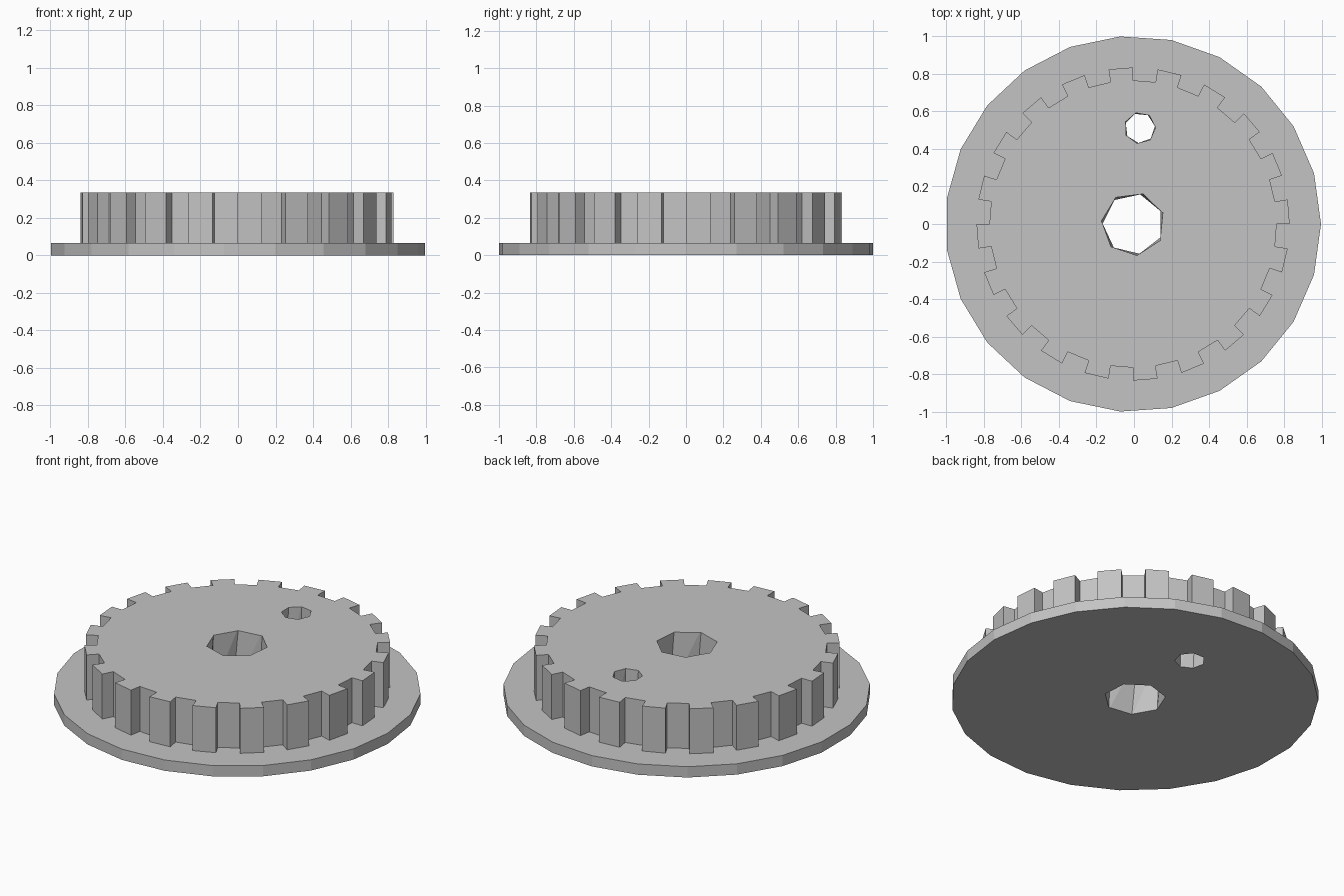
import bpy
import bmesh
from math import sin, cos, radians, tau

AXIS_X = -0.005
BASE_TOP, GEAR_TOP = 0.065, 0.336

if "Cube" in bpy.data.objects:
    bpy.data.objects.remove(bpy.data.objects["Cube"], do_unlink=True)

grey = bpy.data.materials.new("plain grey")
grey.use_nodes = True
grey.diffuse_color = (0.55, 0.55, 0.55, 1)
grey.node_tree.nodes["Principled BSDF"].inputs["Base Color"].default_value = grey.diffuse_color


def ring(sides, radius, start=0.0, centre=(AXIS_X, 0)):
    angles = [start + tau * i / sides for i in range(sides)]
    return [(centre[0] + radius * cos(a), centre[1] + radius * sin(a)) for a in angles]


def solid(name, lower, upper, z0, z1, split_walls=False):
    """Closed solid between two outlines with matching points."""
    bm = bmesh.new()
    low = [bm.verts.new((x, y, z0)) for x, y in lower]
    top = [bm.verts.new((x, y, z1)) for x, y in upper]
    bm.faces.new(low[::-1])
    bm.faces.new(top)
    n = len(low)
    for i in range(n):
        j = (i + 1) % n
        if split_walls:
            bm.faces.new((low[i], low[j], top[i]))
            bm.faces.new((low[j], top[j], top[i]))
        else:
            bm.faces.new((low[i], low[j], top[j], top[i]))
    bmesh.ops.recalc_face_normals(bm, faces=bm.faces)
    mesh = bpy.data.meshes.new(name)
    bm.to_mesh(mesh)
    bm.free()
    mesh.materials.append(grey)
    obj = bpy.data.objects.new(name, mesh)
    bpy.context.collection.objects.link(obj)
    return obj


# Wide flange disc
disc_outline = ring(23, 1.0023)
flange_disc = solid("flange_disc", disc_outline, disc_outline, 0, BASE_TOP)

# Toothed wheel: each tooth and each gap takes half of one pitch
TEETH = 20
gear_outline = []
for i in range(TEETH * 2):
    radius = 0.835 if i % 2 == 0 else 0.766
    for k in (i, i + 1):
        a = tau * k / (TEETH * 2)
        gear_outline.append((AXIS_X + radius * cos(a), radius * sin(a)))
toothed_wheel = solid("toothed_wheel", gear_outline, gear_outline, BASE_TOP, GEAR_TOP)


# Faceted through holes with slightly twisted walls
def hole(name, radius, start, centre):
    lower = ring(7, radius, radians(start + 10), centre)
    upper = ring(7, radius, radians(start), centre)
    cutter = solid(name, lower, upper, -0.02, GEAR_TOP + 0.02, split_walls=True)
    cutter.hide_render = True
    return cutter


cutters = [
    hole("shaft_hole_cutter", 0.17, 20, (AXIS_X, 0)),
    hole("pin_hole_cutter", 0.084, 2, (0.032, 0.512)),
]
for part in (flange_disc, toothed_wheel):
    for cutter in cutters:
        mod = part.modifiers.new("hole", "BOOLEAN")
        mod.operation = "DIFFERENCE"
        mod.solver = "EXACT"
        mod.object = cutter
        bpy.context.view_layer.objects.active = part
        bpy.ops.object.modifier_apply(modifier=mod.name)
for cutter in cutters:
    bpy.data.objects.remove(cutter, do_unlink=True)
